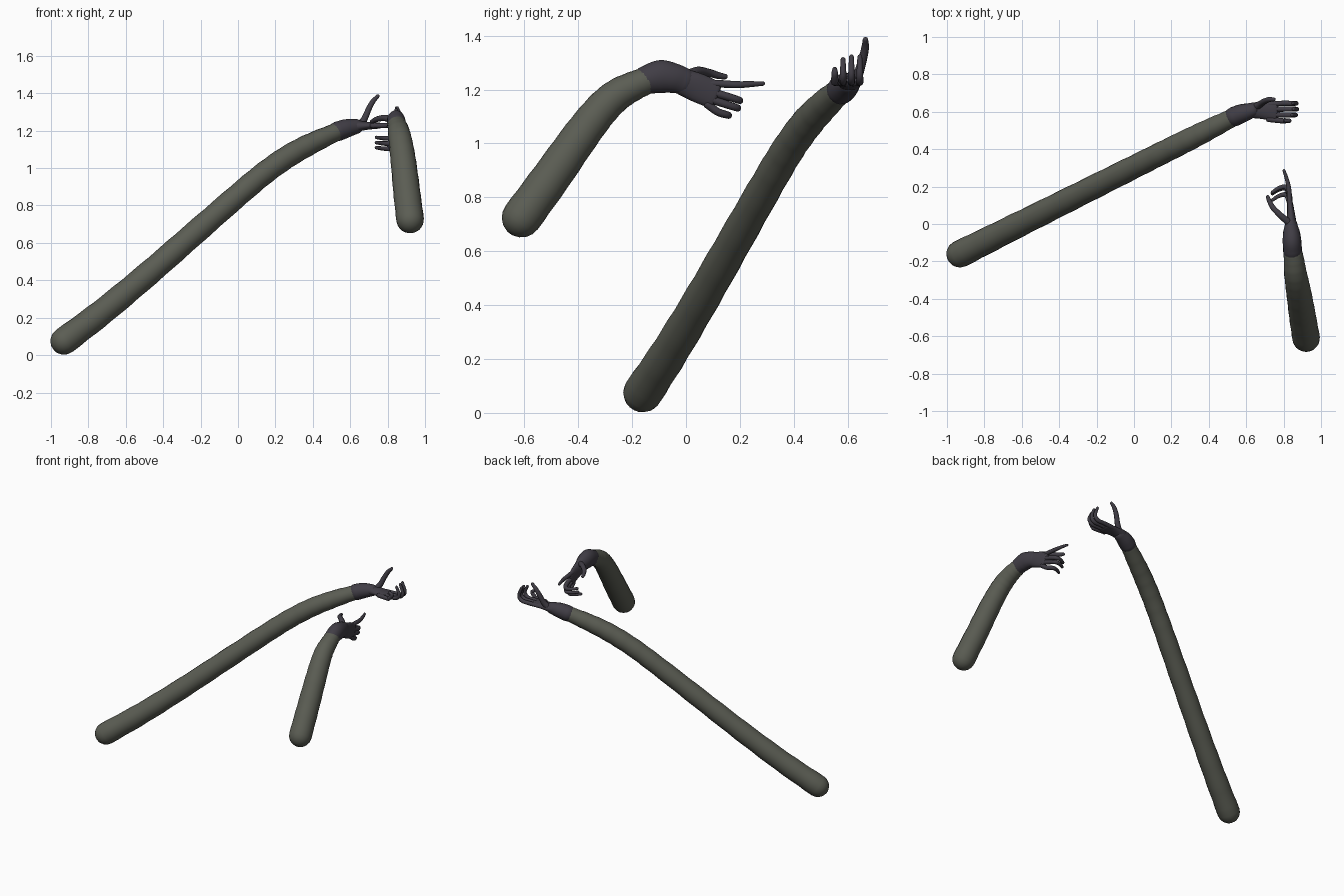
import bpy, bmesh, math
from mathutils import Vector


def material(name, rgb):
    m = bpy.data.materials.new(name)
    m.diffuse_color = (*rgb, 1)
    return m


SLEEVE = material("olive grey sleeve", (0.105, 0.11, 0.088))
SKIN = material("dark violet grey skin", (0.052, 0.047, 0.06))


def spline(a, b, c, d, t):
    return 0.5 * (2 * b + (c - a) * t + (2 * a - 5 * b + 4 * c - d) * t * t
                  + (3 * b - a - 3 * c + d) * t ** 3)


def tube(name, mat, pts, hint, sides=14, steps=5, wobble=0.0):
    """Round-ended tube; each point is (x, y, z, radius along hint, radius across)."""
    p = [Vector(q if len(q) == 5 else (*q, q[3])) for q in pts]
    p = [2 * p[0] - p[1]] + p + [2 * p[-1] - p[-2]]
    path = []
    for i in range(1, len(p) - 2):
        path += [spline(*p[i - 1:i + 3], k / steps) for k in range(steps)]
    path.append(p[-2])
    rings = []
    for i, q in enumerate(path):
        t = (path[min(i + 1, len(path) - 1)] - path[max(i - 1, 0)])
        t = Vector(t[:3]).normalized()
        s = 1 + wobble * math.sin(i * 2.1) if 0 < i < len(path) - 1 else 1
        rings.append((Vector(q[:3]), t, q[3] * s, q[4] * s))

    def cap(ring, sign):
        c, t, a, b = ring
        out = []
        for k in range(1, 5):
            ang = math.radians(k * 20)
            out.append((c + t * sign * min(a, b) * math.sin(ang), t,
                        a * math.cos(ang), b * math.cos(ang)))
        return out
    rings = cap(rings[0], -1)[::-1] + rings + cap(rings[-1], 1)
    bm = bmesh.new()
    loops = []
    for c, t, a, b in rings:
        u = Vector(hint)
        u = (u - t * u.dot(t)).normalized()
        v = t.cross(u)
        loops.append([bm.verts.new(c + u * a * math.cos(w) + v * b * math.sin(w))
                      for w in (2 * math.pi * j / sides for j in range(sides))])
    for A, B in zip(loops, loops[1:]):
        for j in range(sides):
            k = (j + 1) % sides
            bm.faces.new((A[j], A[k], B[k], B[j]))
    bm.faces.new(loops[0][::-1])
    bm.faces.new(loops[-1])
    bmesh.ops.recalc_face_normals(bm, faces=bm.faces)
    for f in bm.faces:
        f.smooth = True
    me = bpy.data.meshes.new(name)
    bm.to_mesh(me)
    bm.free()
    me.materials.append(mat)
    bpy.context.collection.objects.link(bpy.data.objects.new(name, me))


X, Y, Z = (1, 0, 0), (0, 1, 0), (0, 0, 1)

# Long arm: sleeve, wrist and palm
tube("long_sleeve", SLEEVE, [
    (-0.93, -0.16, 0.075, 0.073), (-0.72, -0.055, 0.235, 0.069),
    (-0.48, 0.065, 0.435, 0.066), (-0.24, 0.185, 0.645, 0.064),
    (0.0, 0.305, 0.855, 0.062), (0.15, 0.38, 0.98, 0.061),
    (0.28, 0.445, 1.07, 0.060), (0.40, 0.505, 1.135, 0.056),
    (0.53, 0.57, 1.195, 0.048)], Y, 20, 5, 0.02)
tube("long_arm_wrist", SKIN, [
    (0.535, 0.574, 1.197, 0.053), (0.58, 0.592, 1.212, 0.050),
    (0.63, 0.607, 1.222, 0.040)], Y, 18)
tube("long_arm_palm", SKIN, [
    (0.62, 0.607, 1.222, 0.040, 0.034), (0.68, 0.608, 1.226, 0.046, 0.023),
    (0.755, 0.604, 1.227, 0.055, 0.016)], Y, 18)
tube("long_arm_thumb", SKIN, [
    (0.65, 0.625, 1.225, 0.022), (0.677, 0.642, 1.265, 0.018),
    (0.70, 0.657, 1.318, 0.016), (0.722, 0.665, 1.357, 0.014),
    (0.748, 0.666, 1.385, 0.010)], Y, 10)

# Fingers curling upward
for name, y, reach, top in (("little", 0.552, 0.83, 1.285), ("ring", 0.583, 0.865, 1.32),
                            ("middle", 0.614, 0.872, 1.33), ("index", 0.645, 0.868, 1.33)):
    tube(f"long_arm_{name}_finger", SKIN, [
        (0.72, 0.605 + (y - 0.605) * 0.85, 1.227, 0.015), (0.79, y, 1.228, 0.014),
        (reach - 0.022, y, 1.232, 0.0135), (reach, y, 1.262, 0.012),
        (reach - 0.02, y, top - 0.009, 0.009)], Y, 10)

# Short arm: sleeve with elbow, wrist and palm
tube("short_sleeve", SLEEVE, [
    (0.92, -0.61, 0.725, 0.074), (0.902, -0.50, 0.875, 0.072),
    (0.885, -0.39, 1.03, 0.068), (0.872, -0.315, 1.125, 0.064),
    (0.862, -0.255, 1.18, 0.060), (0.855, -0.19, 1.215, 0.054),
    (0.847, -0.14, 1.235, 0.050)], X, 20, 5, 0.012)
tube("short_arm_wrist", SKIN, [
    (0.848, -0.145, 1.236, 0.050, 0.054), (0.845, -0.095, 1.248, 0.050, 0.062),
    (0.842, -0.045, 1.242, 0.045, 0.056), (0.84, -0.005, 1.23, 0.034, 0.05)], X, 18)
tube("short_arm_palm", SKIN, [
    (0.84, -0.01, 1.228, 0.050, 0.032), (0.84, 0.045, 1.206, 0.054, 0.022),
    (0.835, 0.105, 1.18, 0.052, 0.016)], Z, 18)
tube("short_arm_thumb", SKIN, [
    (0.825, 0.01, 1.255, 0.02), (0.785, 0.045, 1.268, 0.017),
    (0.745, 0.085, 1.262, 0.015), (0.725, 0.12, 1.252, 0.013),
    (0.715, 0.145, 1.248, 0.010)], Z, 10)

# Pointing finger, then three fingers curling sideways
tube("short_arm_index_finger", SKIN, [
    (0.838, 0.07, 1.222, 0.015), (0.832, 0.13, 1.221, 0.014),
    (0.828, 0.19, 1.218, 0.013), (0.817, 0.24, 1.22, 0.011),
    (0.802, 0.285, 1.222, 0.008)], Z, 10)
for name, z0, z1, reach in (("middle", 1.195, 1.16, 0.20), ("ring", 1.168, 1.132, 0.192),
                            ("little", 1.145, 1.105, 0.158)):
    tube(f"short_arm_{name}_finger", SKIN, [
        (0.836, 0.08, z0, 0.0155), (0.83, reach - 0.04, z1 + 0.012, 0.0145),
        (0.812, reach - 0.002, z1, 0.0135), (0.775, reach - 0.008, z1, 0.0115),
        (0.74, reach - 0.03, z1 + 0.004, 0.009)], Z, 10)
